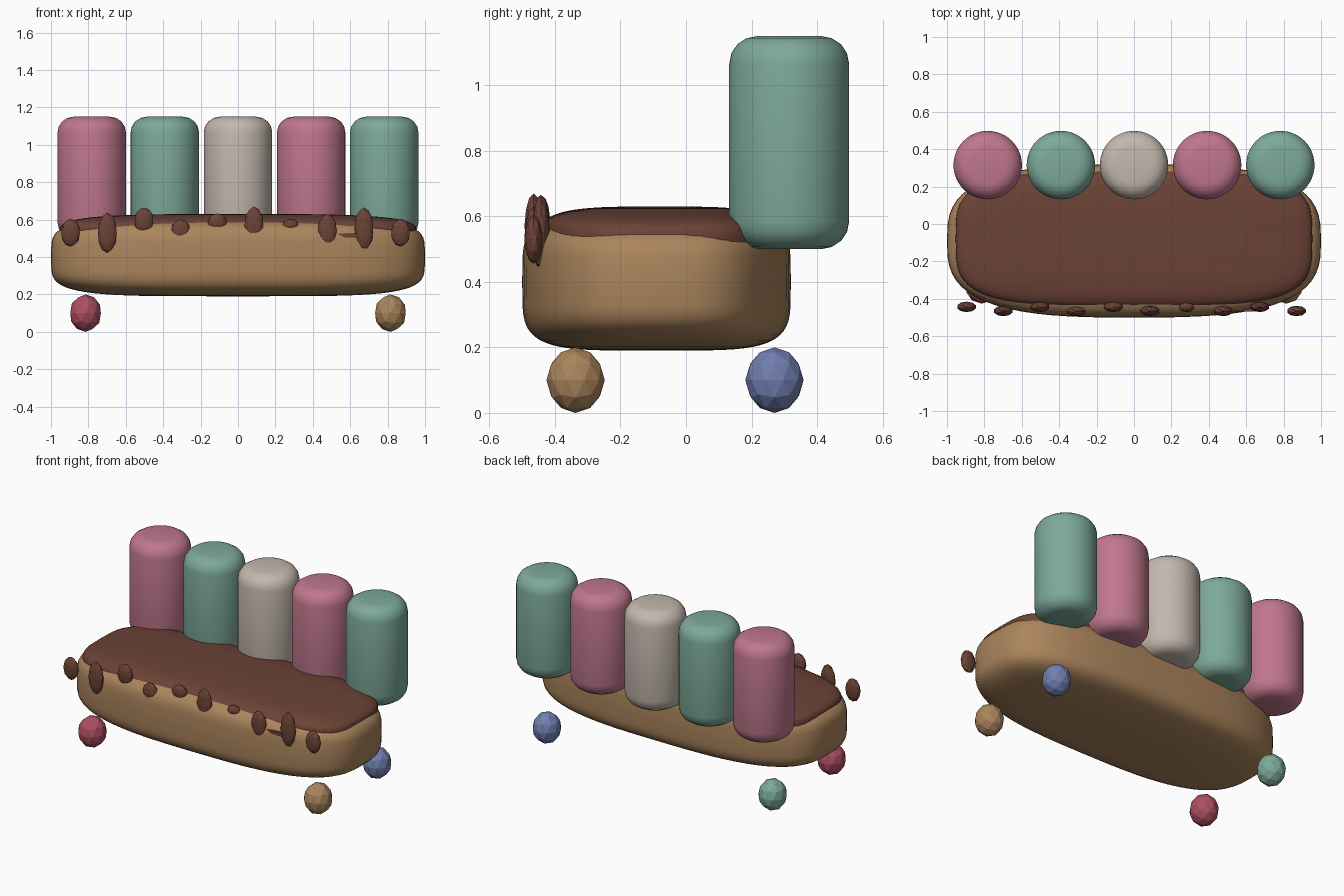
import bpy, bmesh, math
from mathutils import Matrix

cube = bpy.data.objects.get("Cube")
if cube:
    bpy.data.objects.remove(cube, do_unlink=True)


def material(name, srgb):
    colour = [(c / 255) ** 2.2 for c in srgb] + [1]
    mat = bpy.data.materials.new(name)
    mat.use_nodes = True
    mat.diffuse_color = colour
    mat.node_tree.nodes["Principled BSDF"].inputs["Base Color"].default_value = colour
    return mat


TAN = material("tan", (170, 132, 93))
BROWN = material("chocolate", (107, 68, 57))
PINK = material("pink", (190, 118, 140))
GREEN = material("green", (124, 168, 152))
CREAM = material("cream", (194, 182, 172))
RED = material("red", (172, 80, 98))
BLUE = material("blue", (112, 126, 174))


def finish(name, bm, mat, location, smooth=True):
    bmesh.ops.recalc_face_normals(bm, faces=bm.faces)
    for f in bm.faces:
        f.smooth = smooth
    mesh = bpy.data.meshes.new(name)
    bm.to_mesh(mesh)
    bm.free()
    mesh.materials.append(mat)
    obj = bpy.data.objects.new(name, mesh)
    obj.location = location
    bpy.context.collection.objects.link(obj)
    return obj


def power(v, n):
    return math.copysign(abs(v) ** (2 / n), v)


def rounded_block(name, size, location, plan, side, mat):
    """Sphere squared off into a soft block; plan and side set the squareness."""
    bm = bmesh.new()
    bmesh.ops.create_uvsphere(bm, u_segments=64, v_segments=32, radius=1)
    for v in bm.verts:
        x, y, z = v.co
        r = math.hypot(x, y)
        if r > 1e-5:
            k = r ** (2 / side)
            x, y = power(x / r, plan) * k, power(y / r, plan) * k
        v.co = (x * size[0], y * size[1], power(z, side) * size[2])
    return finish(name, bm, mat, location)


def faceted_ball(name, size, location, mat):
    bm = bmesh.new()
    bmesh.ops.create_icosphere(bm, subdivisions=2, radius=1,
                               matrix=Matrix.Diagonal((*size, 1)))
    return finish(name, bm, mat, location, smooth=False)


# Seat and its icing
rounded_block("bun_seat", (1, 0.41, 0.21), (0, -0.09, 0.4), 3, 4.5, TAN)
rounded_block("icing", (0.955, 0.365, 0.1), (0, -0.08, 0.53), 3.7, 3.5, BROWN)

# Backrest rolls
for i, mat in enumerate((PINK, GREEN, CREAM, PINK, GREEN)):
    bm = bmesh.new()
    bmesh.ops.create_cone(bm, cap_ends=True, segments=48, radius1=0.183,
                          radius2=0.183, depth=0.65)
    rims = [e for e in bm.edges if abs(e.verts[0].co.z - e.verts[1].co.z) < 0.01]
    bmesh.ops.bevel(bm, geom=rims, offset=0.085, segments=4, profile=0.5,
                    affect='EDGES')
    finish(f"back_roll_{i + 1}", bm, mat, ((i - 2) * 0.391, 0.315, 0.825))

# Drips along the front: height of centre, half length
drips = [(0.53, 0.075), (0.53, 0.107), (0.595, 0.07), (0.54, 0.063), (0.585, 0.048),
         (0.57, 0.1), (0.57, 0.034), (0.54, 0.09), (0.55, 0.115), (0.53, 0.075)]
for i, (z, half) in enumerate(drips):
    y = -0.443 if i % 2 == 0 and i < 5 or i in (6, 8) else -0.465
    faceted_ball(f"drip_{i + 1}", (min(0.052, half * 1.25), 0.028, half),
                 (-0.895 + i * 0.196, y, z), BROWN)

# Small smear of icing between two drips
bm = bmesh.new()
bmesh.ops.create_cube(bm, size=1, matrix=Matrix.Diagonal((0.13, 0.03, 0.022, 1)))
finish("icing_smear", bm, BROWN, (0.58, -0.453, 0.515), smooth=False)

# Feet
for name, x, y, mat in (("front_right_foot", -0.815, -0.337, RED),
                        ("front_left_foot", 0.815, -0.337, TAN),
                        ("back_right_foot", -0.815, 0.27, GREEN),
                        ("back_left_foot", 0.815, 0.27, BLUE)):
    faceted_ball(name, (0.086, 0.089, 0.1), (x, y, 0.1), mat)
